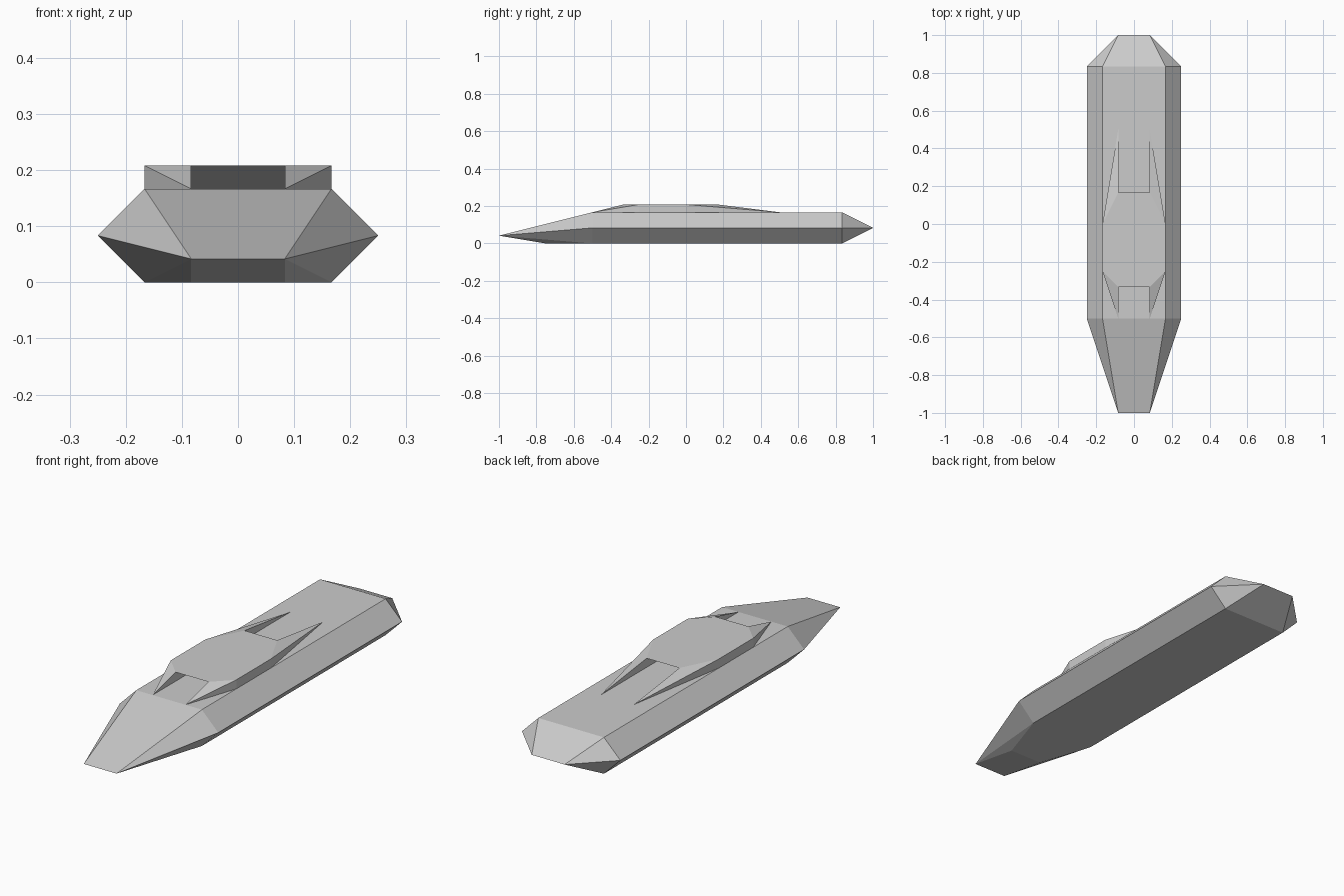
import bpy, bmesh

if "Cube" in bpy.data.objects:
    bpy.data.objects.remove(bpy.data.objects["Cube"])

U = 1 / 12  # the whole design sits on a 1/12 grid


def convex_part(name, points, mirror=False):
    """Flat-faced convex solid around grid points, optionally mirrored in x."""
    bm = bmesh.new()
    for x, y, z in points:
        bm.verts.new((x * U, y * U, z * U))
    res = bmesh.ops.convex_hull(bm, input=bm.verts)
    loose = [v for v in bm.verts if not v.link_faces]
    bmesh.ops.delete(bm, geom=loose, context='VERTS')
    # merge coplanar triangles back into clean panels
    bmesh.ops.dissolve_limit(bm, angle_limit=0.01, verts=bm.verts, edges=bm.edges)
    bmesh.ops.recalc_face_normals(bm, faces=bm.faces)
    mesh = bpy.data.meshes.new(name)
    bm.to_mesh(mesh)
    bm.free()
    obj = bpy.data.objects.new(name, mesh)
    bpy.context.collection.objects.link(obj)
    if mirror:
        mod = obj.modifiers.new("mirror", 'MIRROR')
        mod.use_mirror_merge = False
    return obj


def both_sides(points):
    return [(s * x, y, z) for x, y, z in points for s in (-1, 1)]


# Main hull: six-sided section with a tapered nose and a bevelled stern
section = [(2, 0), (3, 1), (2, 2)]
hull = [(x, y, z) for x, z in section for y in (-6, 10)]
hull += [(1, -12, 0.5), (1, -9, 0), (1, 12, 1)]
convex_part("hull", both_sides(hull))

# Raised side fairings with pointed prongs fore and aft
convex_part("side_fairing", [
    (1, -6, 2), (1, -4, 2.5), (1, 2, 2.5), (1, 6, 2),
    (2, -3, 2), (2, -3, 2.5), (2, 0, 2), (2, 0, 2.5)], mirror=True)

# Centre block between the fairings, undercut at both ends
convex_part("centre_block", both_sides([
    (1, -4, 2.5), (1, 2, 2.5), (1, 0, 2), (1, -2, 2)]))
